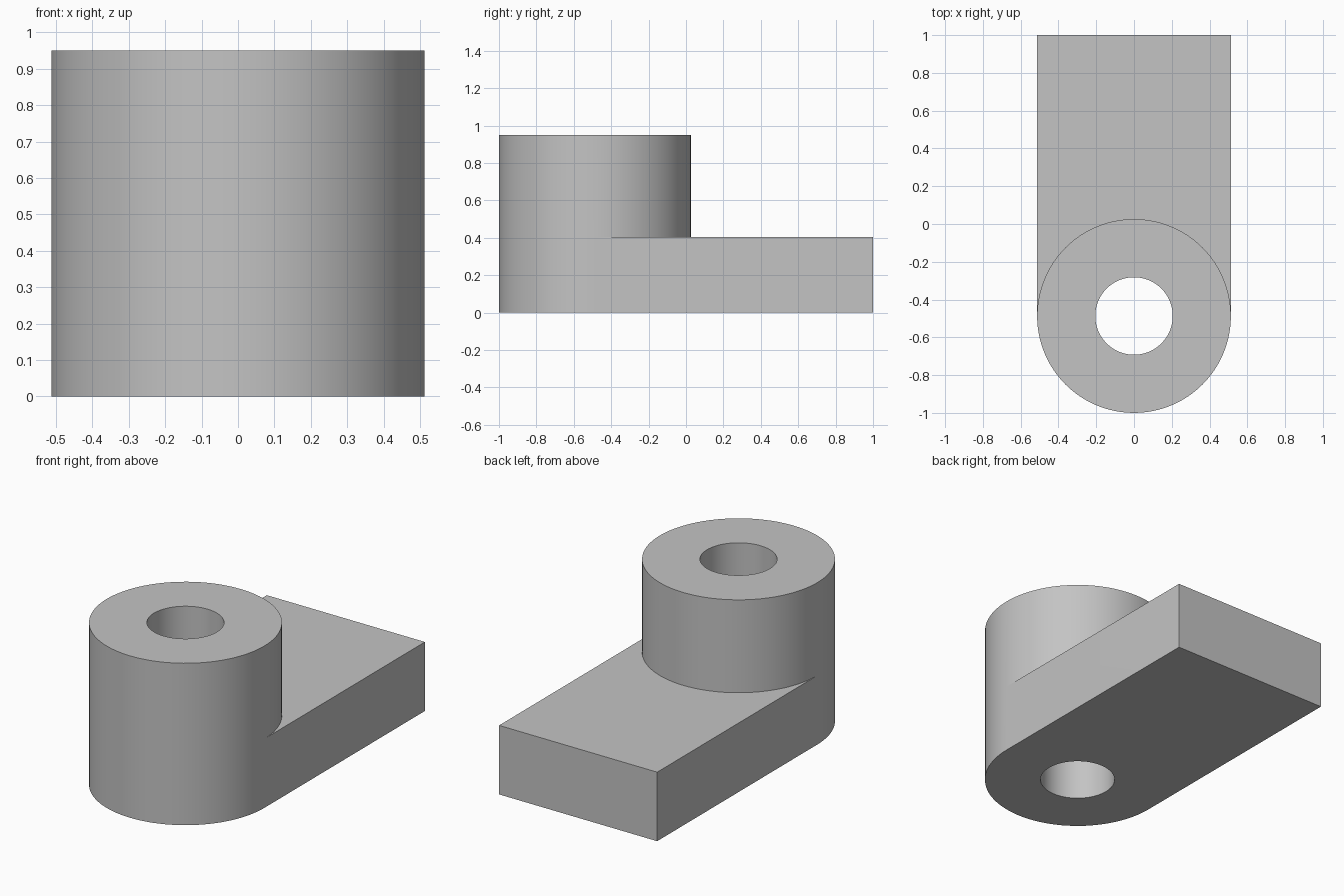
import bpy, bmesh
from math import cos, sin, pi, radians

if "Cube" in bpy.data.objects:
    bpy.data.objects.remove(bpy.data.objects["Cube"], do_unlink=True)

RADIUS, BORE = 0.513, 0.205
CENTRE_Y, BACK_Y = -0.487, 1.0
HEIGHT, ARM = 0.95, 0.405
SEG = 96
HALF = SEG // 2

bm = bmesh.new()


def ring(radius, z):
    angles = [2 * pi * i / SEG for i in range(SEG)]
    return [bm.verts.new((radius * cos(a), CENTRE_Y + radius * sin(a), z)) for a in angles]


def bridge(lower, upper, steps=range(SEG)):
    for i in steps:
        j = (i + 1) % SEG
        bm.faces.new((lower[i], lower[j], upper[j], upper[i]))


def back_corners(z):
    return [bm.verts.new((x, BACK_Y, z)) for x in (-RADIUS, RADIUS)]


# Boss: outer wall, left open where the arm joins it, with a through bore
outer_low, outer_mid, outer_top = (ring(RADIUS, z) for z in (0, ARM, HEIGHT))
bore_low, bore_top = (ring(BORE, z) for z in (0, HEIGHT))
bridge(outer_low, outer_mid, range(HALF, SEG))
bridge(outer_mid, outer_top)
bridge(outer_top, bore_top)
bridge(bore_top, bore_low)
bridge(bore_low, outer_low)

# Arm: top and bottom meet the back half of the boss, then three side walls
low, top = back_corners(0), back_corners(ARM)
bm.faces.new(outer_mid[:HALF + 1] + top)
bm.faces.new(outer_low[:HALF + 1] + low)
low_path = [outer_low[HALF]] + low + [outer_low[0]]
top_path = [outer_mid[HALF]] + top + [outer_mid[0]]
for i in range(3):
    bm.faces.new((low_path[i], low_path[i + 1], top_path[i + 1], top_path[i]))

bmesh.ops.recalc_face_normals(bm, faces=bm.faces)
mesh = bpy.data.meshes.new("bored_boss_with_arm")
bm.to_mesh(mesh)
bm.free()

# Plain grey material
grey = bpy.data.materials.new("plain grey")
grey.use_nodes = True
colour = (0.55, 0.55, 0.55, 1)
grey.diffuse_color = colour
grey.node_tree.nodes["Principled BSDF"].inputs["Base Color"].default_value = colour
mesh.materials.append(grey)

part = bpy.data.objects.new("bored_boss_with_arm", mesh)
bpy.context.collection.objects.link(part)
bpy.ops.object.select_all(action="DESELECT")
part.select_set(True)
bpy.context.view_layer.objects.active = part
bpy.ops.object.shade_smooth_by_angle(angle=radians(30))
